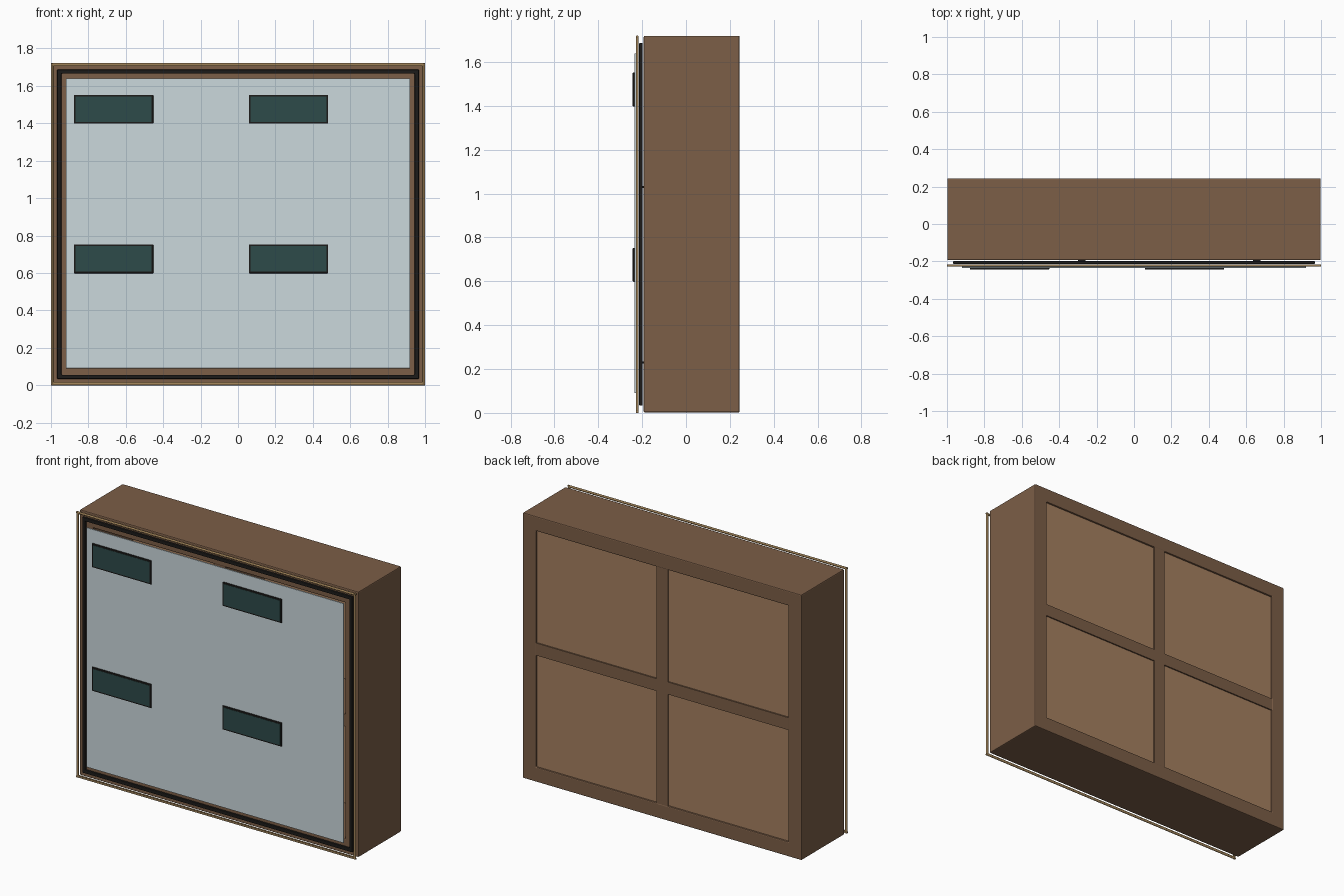
import bpy, bmesh, math
from mathutils import Matrix, Vector

if "Cube" in bpy.data.objects:
    bpy.data.objects.remove(bpy.data.objects["Cube"])


def mat(name, r, g, b):
    m = bpy.data.materials.new(name)
    m.diffuse_color = (r, g, b, 1)
    m.use_nodes = True
    m.node_tree.nodes["Principled BSDF"].inputs["Base Color"].default_value = m.diffuse_color
    return m


WOOD = mat("walnut", 0.20, 0.112, 0.063)
PANEL = mat("light_wood", 0.376, 0.216, 0.117)
BRASS = mat("brass", 0.36, 0.23, 0.10)
RUBBER = mat("rubber", 0.012, 0.011, 0.01)
GLASS = mat("frosted_glass", 0.6, 0.69, 0.72)
TEAL = mat("teal_plate", 0.027, 0.069, 0.067)


def finish(name, bm, material, bevel=0.0):
    me = bpy.data.meshes.new(name)
    bm.to_mesh(me)
    bm.free()
    ob = bpy.data.objects.new(name, me)
    bpy.context.collection.objects.link(ob)
    me.materials.append(material)
    if bevel:
        mod = ob.modifiers.new("bevel", 'BEVEL')
        mod.width, mod.segments = bevel, 2
    return ob


def box(name, x, y, z, material, bevel=0.0):
    """Box from (min, max) ranges on each axis."""
    bm = bmesh.new()
    c = Vector([(r[0] + r[1]) / 2 for r in (x, y, z)])
    s = [r[1] - r[0] for r in (x, y, z)]
    bmesh.ops.create_cube(bm, size=1, matrix=Matrix.Translation(c) @ Matrix.Diagonal((*s, 1)))
    return finish(name, bm, material, bevel)


def ring(name, hx, z, width, y, material, bevel=0.0):
    """Rectangular frame in the xz plane, extruded along y."""
    bm = bmesh.new()
    loops = []
    for yy in y:
        for d in (0, width):
            loops.append([bm.verts.new((px, yy, pz)) for px, pz in (
                (-hx + d, z[0] + d), (hx - d, z[0] + d), (hx - d, z[1] - d), (-hx + d, z[1] - d))])
    fo, fi, bo, bi = loops
    for a, b in ((fo, fi), (fi, bi), (bi, bo), (bo, fo)):
        for i in range(4):
            j = (i + 1) % 4
            bm.faces.new((a[i], a[j], b[j], b[i]))
    bmesh.ops.recalc_face_normals(bm, faces=bm.faces)
    return finish(name, bm, material, bevel)


H, MID, WALL = 1.72, 0.86, 0.095

# Cabinet carcass, dividers and recessed back panels
ring("cabinet_frame", 0.998, (0.002, H), WALL, (-0.193, 0.2445), WOOD, 0.006)
box("vertical_divider", (-0.04, 0.04), (-0.185, 0.243), (WALL - 0.01, H - WALL + 0.01), WOOD)
box("horizontal_divider", (-0.91, 0.91), (-0.185, 0.2425), (MID - 0.04, MID + 0.04), WOOD)
for ix, x in enumerate(((-0.905, -0.04), (0.04, 0.905))):
    for iz, z in enumerate(((WALL, MID - 0.04), (MID + 0.04, H - WALL))):
        box(f"back_panel_{ix}{iz}", x, (0.215, 0.234), z, PANEL)

# Rubber gasket between carcass and glass door
ring("gasket", 0.967, (0.033, H - 0.033), 0.022, (-0.214, -0.198), RUBBER, 0.004)

# Brass edge rods around the door
ring("door_trim", 0.996, (0.004, H - 0.002), 0.012, (-0.226, -0.218), BRASS, 0.002)
for s in (-1, 1):
    for name, length, rot, loc in (
            ("trim_rod_side", H, Matrix(), (s * 0.994, -0.222, H / 2)),
            ("trim_rod_across", 2.0, Matrix.Rotation(math.pi / 2, 4, 'Y'),
             (0, -0.222, H / 2 + s * (H / 2 - 0.005)))):
        bm = bmesh.new()
        bmesh.ops.create_cone(bm, cap_ends=True, segments=12, radius1=0.006, radius2=0.006,
                              depth=length, matrix=Matrix.Translation(loc) @ rot)
        finish(name, bm, BRASS)

# Frosted glass front
box("glass_front", (-0.92, 0.92), (-0.236, -0.228), (0.09, 1.64), GLASS, 0.002)

# Four framed plates on the glass, with a small latch behind each
for cx in (-0.665, 0.27):
    for cz in (0.675, 1.475):
        box("plate_frame", (cx - 0.212, cx + 0.212), (-0.243, -0.233), (cz - 0.077, cz + 0.077), RUBBER, 0.003)
        box("plate", (cx - 0.203, cx + 0.203), (-0.2445, -0.236), (cz - 0.068, cz + 0.068), TEAL)
        box("latch", (cx + 0.365, cx + 0.405), (-0.199, -0.18), (cz - 0.45, cz - 0.44), RUBBER)
